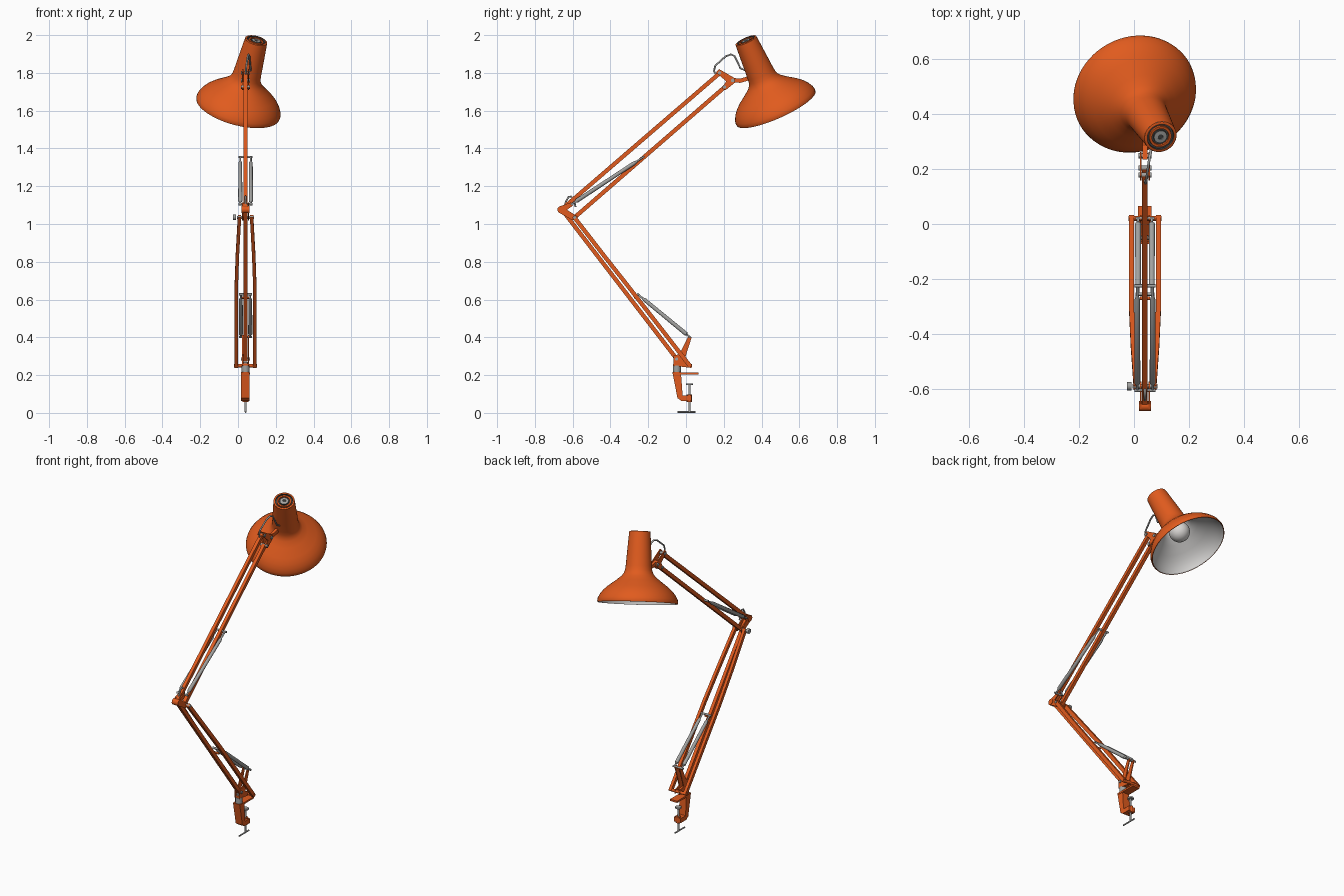
import bpy, bmesh, math
from mathutils import Vector

old = bpy.data.objects.get("Cube")
if old:
    bpy.data.objects.remove(old, do_unlink=True)


def material(name, color):
    m = bpy.data.materials.new(name)
    m.use_nodes = True
    m.diffuse_color = (*color, 1)
    m.node_tree.nodes["Principled BSDF"].inputs["Base Color"].default_value = (*color, 1)
    return m


ORANGE = material("orange paint", (0.75, 0.105, 0.013))
STEEL = material("grey steel", (0.36, 0.36, 0.35))
DARK = material("dark metal", (0.06, 0.06, 0.06))
WHITE = material("reflector white", (0.62, 0.61, 0.60))
BULB = material("bulb glass", (0.70, 0.68, 0.66))
CX = 0.04          # plane of the arms


def finish(name, bm, mats, smooth=True):
    bmesh.ops.recalc_face_normals(bm, faces=bm.faces)
    me = bpy.data.meshes.new(name)
    bm.to_mesh(me)
    bm.free()
    for m in mats:
        me.materials.append(m)
    ob = bpy.data.objects.new(name, me)
    bpy.context.collection.objects.link(ob)
    if smooth:
        bpy.ops.object.select_all(action="DESELECT")
        ob.select_set(True)
        bpy.context.view_layer.objects.active = ob
        bpy.ops.object.shade_smooth_by_angle(angle=math.radians(35))


def lathe(name, profile, origin, axis, mats, rule=None, sides=16):
    """Revolve (radius, height) points around an axis; rule picks a material per band."""
    rot = Vector((0, 0, 1)).rotation_difference(Vector(axis))
    bm = bmesh.new()
    rings = []
    for r, h in profile:
        n = 1 if r == 0 else sides
        rings.append([bm.verts.new(Vector(origin) + rot @ Vector(
            (r * math.cos(math.tau * i / sides), r * math.sin(math.tau * i / sides), h)))
            for i in range(n)])
    for k, (a, b) in enumerate(zip(rings, rings[1:])):
        for i in range(sides):
            j = (i + 1) % sides
            corners = [a[i % len(a)], a[j % len(a)], b[j % len(b)], b[i % len(b)]]
            f = bm.faces.new(list(dict.fromkeys(corners)))
            f.material_index = rule(k) if rule else 0
    finish(name, bm, mats)


def rod(name, p, q, r, mat, sides=12):
    d = Vector(q) - Vector(p)
    lathe(name, [(0, 0), (r, 0), (r, d.length), (0, d.length)], p, d, [mat], sides=sides)


def pin(name, y, z, half, r, mat):
    rod(name, (CX - half, y, z), (CX + half, y, z), r, mat)


def bar(name, points, hx, hw, mat):
    """Square section bar swept through points lying close to a yz plane."""
    bm = bmesh.new()
    pts = [Vector(p) for p in points]
    d = pts[-1] - pts[0]
    n = Vector((0, -d.z, d.y)).normalized() * hw
    ex = Vector((hx, 0, 0))
    rings = [[bm.verts.new(p + s) for s in (ex + n, n - ex, -ex - n, ex - n)] for p in pts]
    for a, b in zip(rings, rings[1:]):
        for i in range(4):
            bm.faces.new([a[i], a[(i + 1) % 4], b[(i + 1) % 4], b[i]])
    bm.faces.new(rings[0])
    bm.faces.new(rings[-1])
    finish(name, bm, [mat], False)


def plate(name, outline, x0, x1, mat):
    """Extrude a (y, z) outline along x."""
    bm = bmesh.new()
    f = bm.faces.new([bm.verts.new((x0, y, z)) for y, z in outline])
    ext = bmesh.ops.extrude_face_region(bm, geom=[f])
    bmesh.ops.translate(bm, vec=(x1 - x0, 0, 0),
                        verts=[v for v in ext["geom"] if isinstance(v, bmesh.types.BMVert)])
    finish(name, bm, [mat], False)


def cheeks(name, outline, mat, inner=0.012, outer=0.018):
    for side, s in (("left", 1), ("right", -1)):
        plate(f"{name}_{side}", outline, CX + s * inner, CX + s * outer, mat)


def wire(name, points, r, mat):
    cu = bpy.data.curves.new(name, "CURVE")
    cu.dimensions = "3D"
    cu.bevel_depth = r
    cu.bevel_resolution = 2
    cu.use_fill_caps = True
    sp = cu.splines.new("POLY")
    sp.points.add(len(points) - 1)
    for b, p in zip(sp.points, points):
        b.co = (*p, 1)
    cu.materials.append(mat)
    bpy.context.collection.objects.link(bpy.data.objects.new(name, cu))


def spring_pair(name, p, q, half):
    """Two covered springs with thin end rods and a cross pin at each end."""
    for side, s in (("left", 1), ("right", -1)):
        a, b = Vector((CX + s * half, *p)), Vector((CX + s * half, *q))
        d = b - a
        prof = [(0, 0), (.005, 0), (.005, .05), (.011, .07), (.010, .87), (.005, .91), (.005, 1), (0, 1)]
        lathe(f"{name}_{side}", [(r, t * d.length) for r, t in prof], a, d, [STEEL])
    for end, (y, z) in (("lower", p), ("upper", q)):
        pin(f"{name}_{end}_pin", y, z, half + .010, .006, STEEL)


# Table clamp
plate("clamp_frame", [(-.072, .216), (-.026, .216), (-.026, .203), (-.018, .092),
                      (.03, .092), (.03, .064), (-.025, .064), (-.045, .078)], .016, .062, ORANGE)
plate("clamp_jaw", [(-.06, .215), (.066, .215), (.066, .204), (-.06, .204)], .015, .064, ORANGE)
rod("clamp_screw", (CX, .018, .004), (CX, .018, .15), .006, STEEL)
rod("clamp_pad", (CX, .018, .147), (CX, .018, .156), .018, STEEL)
rod("clamp_nut", (CX, .018, .058), (CX, .018, .098), .015, ORANGE)
rod("clamp_handle", (CX, -.045, .0045), (CX, .05, .0045), .0045, STEEL)
rod("swivel_collar", (CX, -.048, .214), (CX, -.048, .25), .021, STEEL)
rod("swivel_post", (CX, -.048, .245), (CX, -.048, .27), .013, STEEL)

# Base bracket
cheeks("base_bracket", [(-.068, .25), (.03, .238), (.032, .258), (-.01, .275), (.03, .40),
                        (.015, .412), (-.035, .31), (-.065, .305)], ORANGE)
plate("base_bracket_web", [(-.065, .25), (.0, .244), (.0, .256), (-.065, .262)], .024, .056, ORANGE)
pin("base_front_pin", -.05, .285, .024, .008, STEEL)
pin("base_back_pin", .02, .25, .060, .009, ORANGE)

# Lower arm: a centre bar and a pair of outer bars that close toward the elbow
bar("lower_arm_centre", [(CX, -.045, .28), (CX, -.66, 1.08)], .010, .011, ORANGE)
for side, s in (("left", 1), ("right", -1)):
    bar(f"lower_arm_outer_{side}",
        [(CX + s * .049, .024, .245), (CX + s * .049, -.31, .675),
         (CX + s * .043, -.44, .84), (CX + s * .032, -.595, 1.04)], .009, .011, ORANGE)
spring_pair("lower_spring", (.02, .402), (-.255, .628), .025)
pin("lower_spring_anchor", -.27, .61, .018, .006, ORANGE)

# Elbow
cheeks("elbow_bracket", [(-.672, 1.06), (-.672, 1.092), (-.61, 1.114), (-.598, 1.098),
                         (-.63, 1.075), (-.572, 1.038), (-.583, 1.018), (-.605, 1.022)], ORANGE)
pin("elbow_front_pin", -.662, 1.076, .021, .019, ORANGE)
pin("elbow_back_pin", -.59, 1.035, .046, .008, STEEL)
rod("elbow_knob", (-.026, -.59, 1.035), (-.010, -.59, 1.035), .015, STEEL)
wire("elbow_cable", [(CX, -.645, 1.085), (CX, -.634, 1.122), (CX, -.622, 1.143), (CX, -.608, 1.146),
                     (CX, -.594, 1.132), (CX, -.585, 1.09)], .005, STEEL)

# Upper arm
bar("upper_arm_top", [(CX, -.66, 1.076), (CX, .18, 1.80)], .010, .011, ORANGE)
bar("upper_arm_bottom", [(CX, -.59, 1.035), (CX, .205, 1.725)], .010, .011, ORANGE)
spring_pair("upper_spring", (-.605, 1.105), (-.225, 1.355), .028)

# Head joint
cheeks("head_bracket", [(.158, 1.804), (.175, 1.820), (.255, 1.774), (.261, 1.75),
                        (.21, 1.709), (.189, 1.718), (.213, 1.755)], ORANGE)
pin("head_upper_pin", .178, 1.80, .023, .009, STEEL)
pin("head_lower_pin", .203, 1.725, .023, .009, STEEL)
pin("head_pivot", .248, 1.76, .023, .010, STEEL)
bar("head_link", [(CX, .235, 1.765), (CX, .285, 1.758), (CX, .345, 1.775)], .009, .011, ORANGE)
wire("head_cable", [(CX, .16, 1.79), (.042, .148, 1.81), (.044, .155, 1.838), (.052, .21, 1.888),
                    (.056, .238, 1.898), (.060, .258, 1.888), (.066, .288, 1.825), (.068, .32, 1.81)],
     .005, STEEL)

# Shade: outer bell, rim and white reflector in one revolved profile
RIM = Vector((0, .477, 1.612))
AXIS = Vector((.238, -.395, .888)).normalized()
TOP = .405
outer = [(.060, TOP), (.0635, .36), (.070, .27), (.074, .21), (.077, .186), (.084, .168), (.096, .152),
         (.125, .128), (.172, .093), (.197, .070), (.214, .048), (.226, .025), (.229, .010), (.227, 0)]
inner = [(r - .005, h - .002) for r, h in reversed(outer[3:-1])] + [(0, .21)]
lathe("shade", outer + [(.223, 0)] + inner, RIM, AXIS, [ORANGE, WHITE],
      lambda k: 1 if k >= len(outer) else 0, 64)

# Vented cap: alternating painted rings and dark slots around a steel button
cap = [(.060, 0), (.057, .002), (.050, .002), (.049, -.007), (.042, -.007), (.041, .001),
       (.032, .001), (.031, -.006), (.025, -.006), (.024, .001), (.010, .002), (.009, -.001), (0, -.001)]
cap_mats = [0, 0, 1, 1, 0, 0, 0, 1, 1, 2, 2, 1]
lathe("shade_cap", cap, RIM + AXIS * TOP, AXIS, [ORANGE, DARK, STEEL], lambda k: cap_mats[k], 32)

# Bulb and socket
ball = [(.060 * math.sin(a), .115 - .060 * math.cos(a)) for a in (math.pi * i / 14 for i in range(12))]
lathe("bulb", [(0, .055)] + ball[1:] + [(.024, .20), (0, .20)], RIM, AXIS, [BULB], sides=32)
rod("bulb_socket", RIM + AXIS * .175, RIM + AXIS * .208, .03, DARK, 24)
